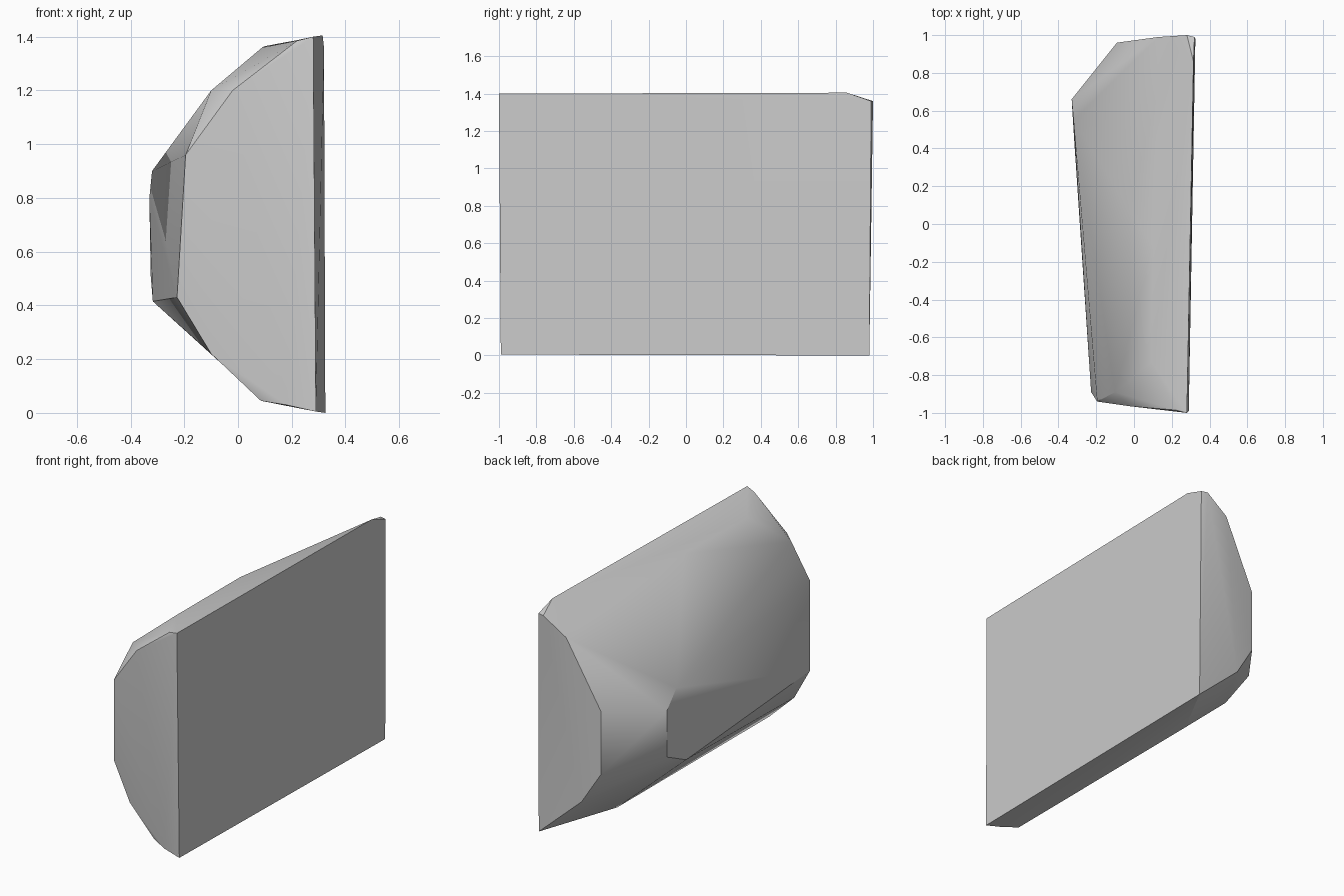
import bpy
import bmesh
import math

cube = bpy.data.objects.get("Cube")
if cube:
    bpy.data.objects.remove(cube)

grey = bpy.data.materials.new("plain grey")
grey.use_nodes = True
colour = (0.6, 0.6, 0.6, 1)
grey.diffuse_color = colour
grey.node_tree.nodes["Principled BSDF"].inputs["Base Color"].default_value = colour

# Corners of the faceted block, grouped by side
flat_side = [(.29, -.99, .005), (.325, .98, 0), (.28, -1, 1.4),
             (.315, .86, 1.405), (.32, .99, 1.36)]
back_end = [(.28, 1, 1.36), (.13, .99, 1.26), (-.09, .96, .845),
            (-.09, .96, .46), (.035, .975, .26)]
bulged_side = [(-.33, .66, .8), (-.32, .55, .9), (-.325, .65, .51),
               (-.317, .45, .415)]
front_end = [(.22, -.985, 1.385), (-.02, -.965, 1.2), (-.195, -.94, .96),
             (-.227, -.89, .43), (-.1, -.92, .22), (.085, -.94, .045),
             (.18, -.98, .03)]
top_and_bottom = [(.09, -.73, 1.36), (.1, -.12, 1.365), (-.1, -.89, 1.2),
                  (.08, .56, .055)]

# Skin the corners as one convex solid
bm = bmesh.new()
for p in flat_side + back_end + bulged_side + front_end + top_and_bottom:
    bm.verts.new(p)
hull = bmesh.ops.convex_hull(bm, input=bm.verts)
loose = [v for v in bm.verts if not v.link_faces]
bmesh.ops.delete(bm, geom=loose, context='VERTS')

# Merge nearly coplanar triangles into clean facets
bmesh.ops.dissolve_limit(bm, angle_limit=math.radians(2), verts=bm.verts, edges=bm.edges)
bmesh.ops.recalc_face_normals(bm, faces=bm.faces)

mesh = bpy.data.meshes.new("faceted_block")
bm.to_mesh(mesh)
bm.free()
mesh.materials.append(grey)
block = bpy.data.objects.new("faceted_block", mesh)
bpy.context.collection.objects.link(block)

# Soft shading over the shallow facets
bpy.ops.object.select_all(action='DESELECT')
block.select_set(True)
bpy.context.view_layer.objects.active = block
bpy.ops.object.shade_smooth_by_angle(angle=math.radians(30))
